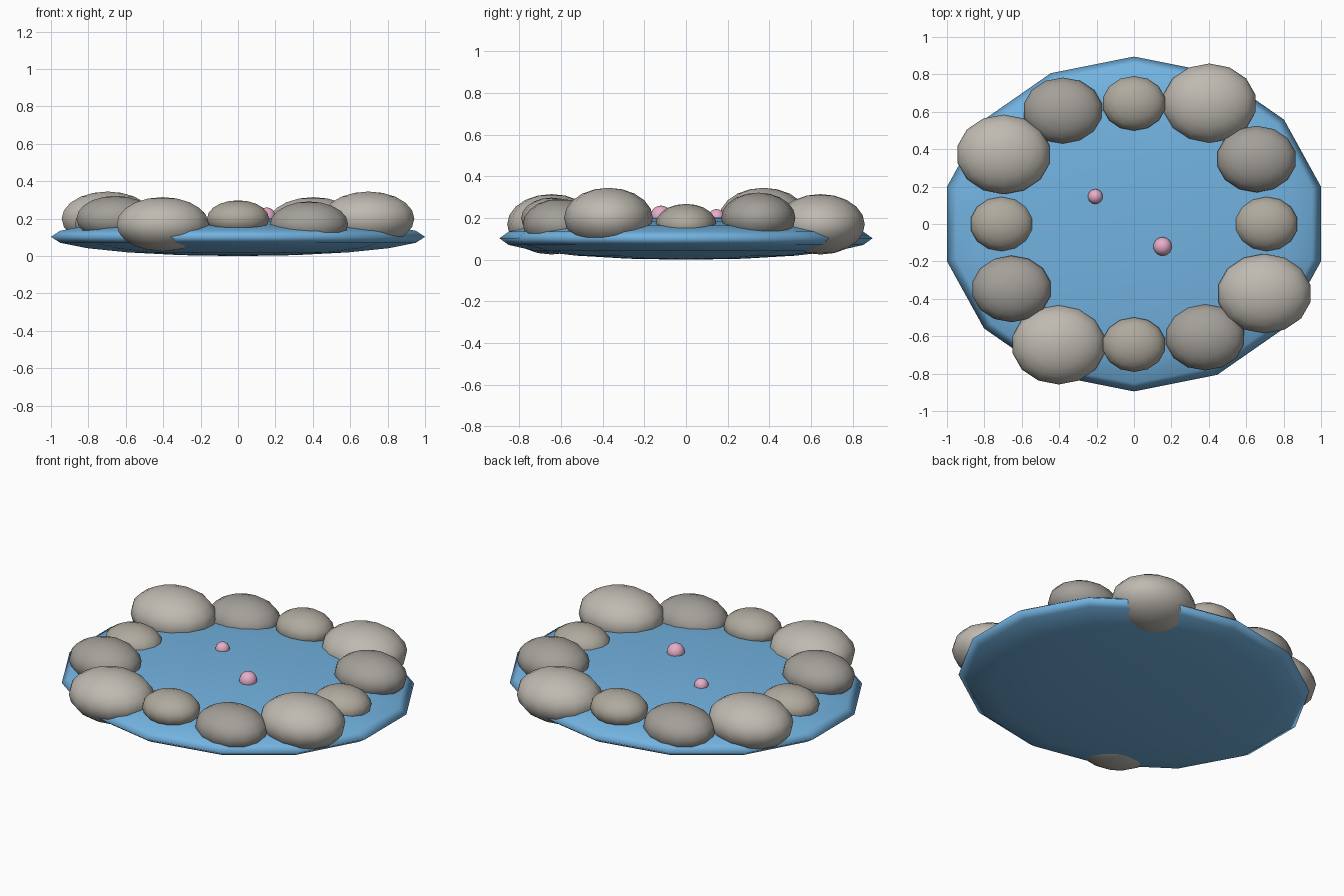
import bpy, bmesh
from mathutils import Matrix, Vector

if "Cube" in bpy.data.objects:
    bpy.data.objects.remove(bpy.data.objects["Cube"])


def material(name, rgb):
    m = bpy.data.materials.new(name)
    m.diffuse_color = (*rgb, 1)
    m.use_nodes = True
    m.node_tree.nodes["Principled BSDF"].inputs["Base Color"].default_value = m.diffuse_color
    return m


water_blue = material("water_blue", (0.17, 0.45, 0.75))
pale_stone = material("pale_stone", (0.52, 0.49, 0.44))
grey_stone = material("grey_stone", (0.37, 0.35, 0.32))
warm_stone = material("warm_stone", (0.43, 0.40, 0.34))
pink = material("pink", (0.80, 0.42, 0.58))


def ellipsoid(name, loc, radii, mat, segments=14, rings=10):
    bm = bmesh.new()
    bmesh.ops.create_uvsphere(bm, u_segments=segments, v_segments=rings, radius=1)
    bm.transform(Matrix.Translation(Vector(loc)) @ Matrix.Diagonal((*radii, 1)))
    for f in bm.faces:
        f.smooth = True
    me = bpy.data.meshes.new(name)
    bm.to_mesh(me)
    bm.free()
    me.materials.append(mat)
    ob = bpy.data.objects.new(name, me)
    bpy.context.collection.objects.link(ob)
    return ob


# Flattened pond body
ellipsoid("pond_water", (0, 0, 0.103), (1.0257, 0.895, 0.103), water_blue)

# Stones around the rim; each pair sits on opposite sides of the pond
LARGE, MEDIUM, SMALL = (0.252, 0.213, 0.145), (0.214, 0.178, 0.122), (0.17, 0.146, 0.098)
stones = [
    ("large_stone", 0.403, 0.645, 0.17, LARGE, pale_stone),
    ("large_stone", -0.697, 0.372, 0.20, LARGE, pale_stone),
    ("medium_stone", -0.38, 0.605, 0.17, MEDIUM, grey_stone),
    ("medium_stone", 0.655, 0.347, 0.20, MEDIUM, grey_stone),
    ("small_stone", 0.0, 0.645, 0.20, SMALL, warm_stone),
    ("small_stone", 0.707, 0.0, 0.17, SMALL, warm_stone),
]
for name, x, y, z, radii, mat in stones:
    for s in (1, -1):
        ellipsoid(name, (s * x, s * y, z), radii, mat)

# Floating flower buds
ellipsoid("flower_bud_large", (0.153, -0.12, 0.21), (0.05, 0.05, 0.05), pink)
ellipsoid("flower_bud_small", (-0.207, 0.147, 0.203), (0.04, 0.04, 0.04), pink)
